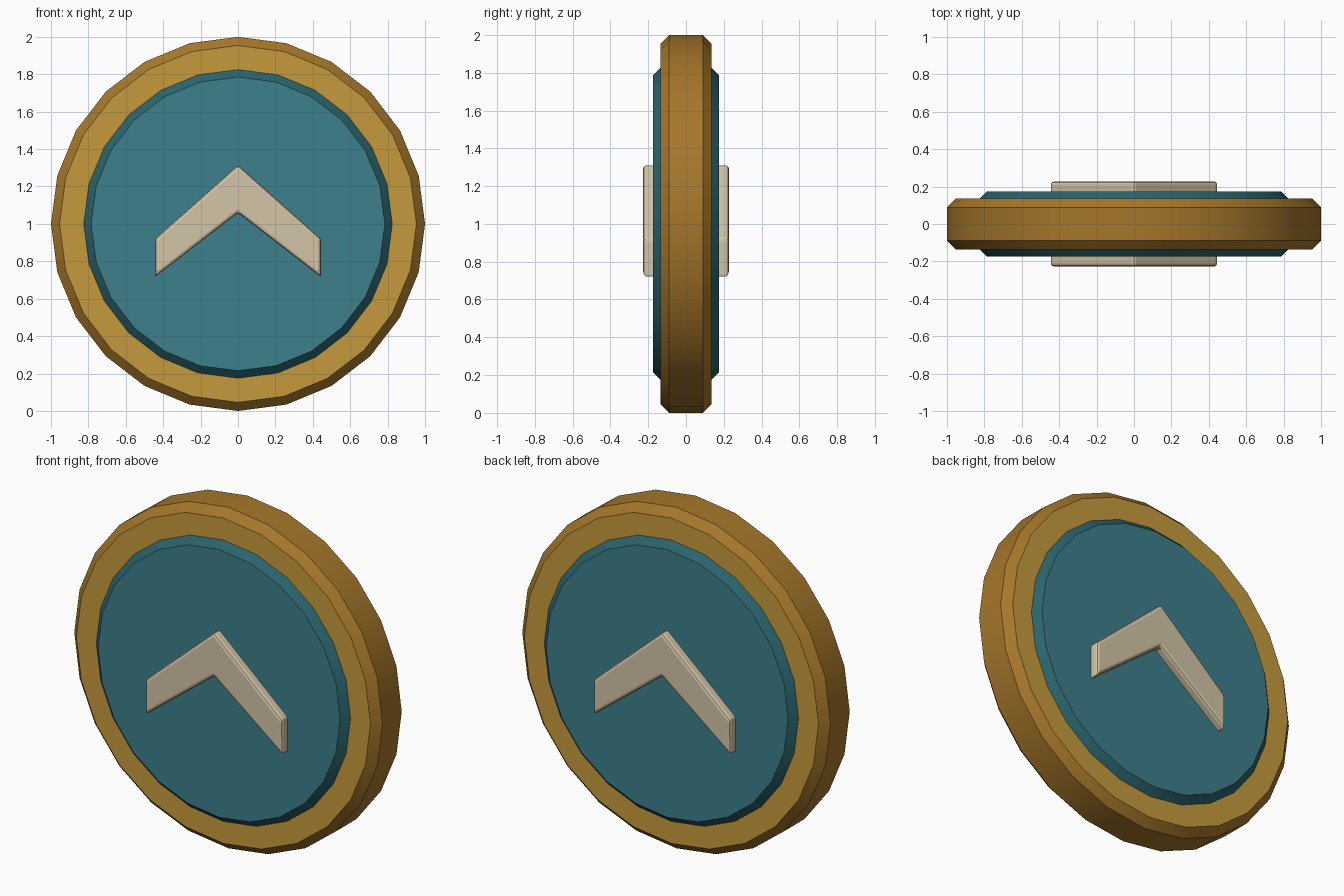
import bpy, bmesh, math
from mathutils import Vector

cube = bpy.data.objects.get("Cube")
if cube:
    bpy.data.objects.remove(cube, do_unlink=True)

SIDES = 24
CENTRE_Z = 1.0


def material(name, rgb):
    """Flat material from 0-255 display colour."""
    lin = [((c / 255 + 0.055) / 1.055) ** 2.4 for c in rgb]
    m = bpy.data.materials.new(name)
    m.use_nodes = True
    m.diffuse_color = (*lin, 1)
    m.node_tree.nodes["Principled BSDF"].inputs["Base Color"].default_value = (*lin, 1)
    return m


gold = material("gold", (198, 154, 60))
dark_gold = material("dark gold", (166, 119, 42))
teal = material("teal", (61, 128, 139))
dark_teal = material("dark teal", (42, 100, 109))
cream = material("cream", (212, 198, 167))


def finish(name, bm, mats):
    bmesh.ops.recalc_face_normals(bm, faces=bm.faces)
    me = bpy.data.meshes.new(name)
    bm.to_mesh(me)
    bm.free()
    for m in mats:
        me.materials.append(m)
    ob = bpy.data.objects.new(name, me)
    bpy.context.collection.objects.link(ob)
    bpy.ops.object.select_all(action="DESELECT")
    ob.select_set(True)
    bpy.context.view_layer.objects.active = ob
    return ob


def bevelled_disc(name, radius, half, bevel, face_mat, edge_mat):
    """Disc facing front and back, with chamfered edges in the edge colour."""
    bm = bmesh.new()
    rings = []
    for r, y in ((radius - bevel, -half), (radius, bevel - half),
                 (radius, half - bevel), (radius - bevel, half)):
        angles = [math.tau * i / SIDES for i in range(SIDES)]
        rings.append([bm.verts.new((r * math.sin(a), y, CENTRE_Z + r * math.cos(a)))
                      for a in angles])
    for a, b in zip(rings, rings[1:]):
        for i in range(SIDES):
            j = (i + 1) % SIDES
            bm.faces.new((a[i], a[j], b[j], b[i]))
    bm.faces.new(rings[0])
    bm.faces.new(rings[-1])
    bm.normal_update()
    for f in bm.faces:
        f.material_index = 0 if abs(f.normal.y) > 0.9 else 1
    finish(name, bm, (face_mat, edge_mat))
    bpy.ops.object.shade_smooth_by_angle(angle=math.radians(30))


def chevron(name, side):
    """Raised upward chevron on one face (side -1 front, +1 back)."""
    half_outline = [(0, 1.315), (0.445, 0.92), (0.445, 0.715), (0, 1.06)]
    outline = half_outline + [(-x, z) for x, z in half_outline[2:0:-1]]
    bm = bmesh.new()
    base = bm.faces.new([bm.verts.new((x, side * 0.15, z)) for x, z in outline])
    out = bmesh.ops.extrude_face_region(bm, geom=[base])
    moved = [v for v in out["geom"] if isinstance(v, bmesh.types.BMVert)]
    bmesh.ops.translate(bm, verts=moved, vec=Vector((0, side * 0.077, 0)))
    ob = finish(name, bm, (cream,))
    mod = ob.modifiers.new("soft edges", "BEVEL")
    mod.width = 0.016
    mod.segments = 2
    mod.limit_method = "ANGLE"


# Rim, raised panel and the emblem on both sides
bevelled_disc("rim", 1.0, 0.135, 0.046, gold, dark_gold)
bevelled_disc("inner_panel", 0.825, 0.175, 0.04, teal, dark_teal)
chevron("front_chevron", -1)
chevron("back_chevron", 1)
